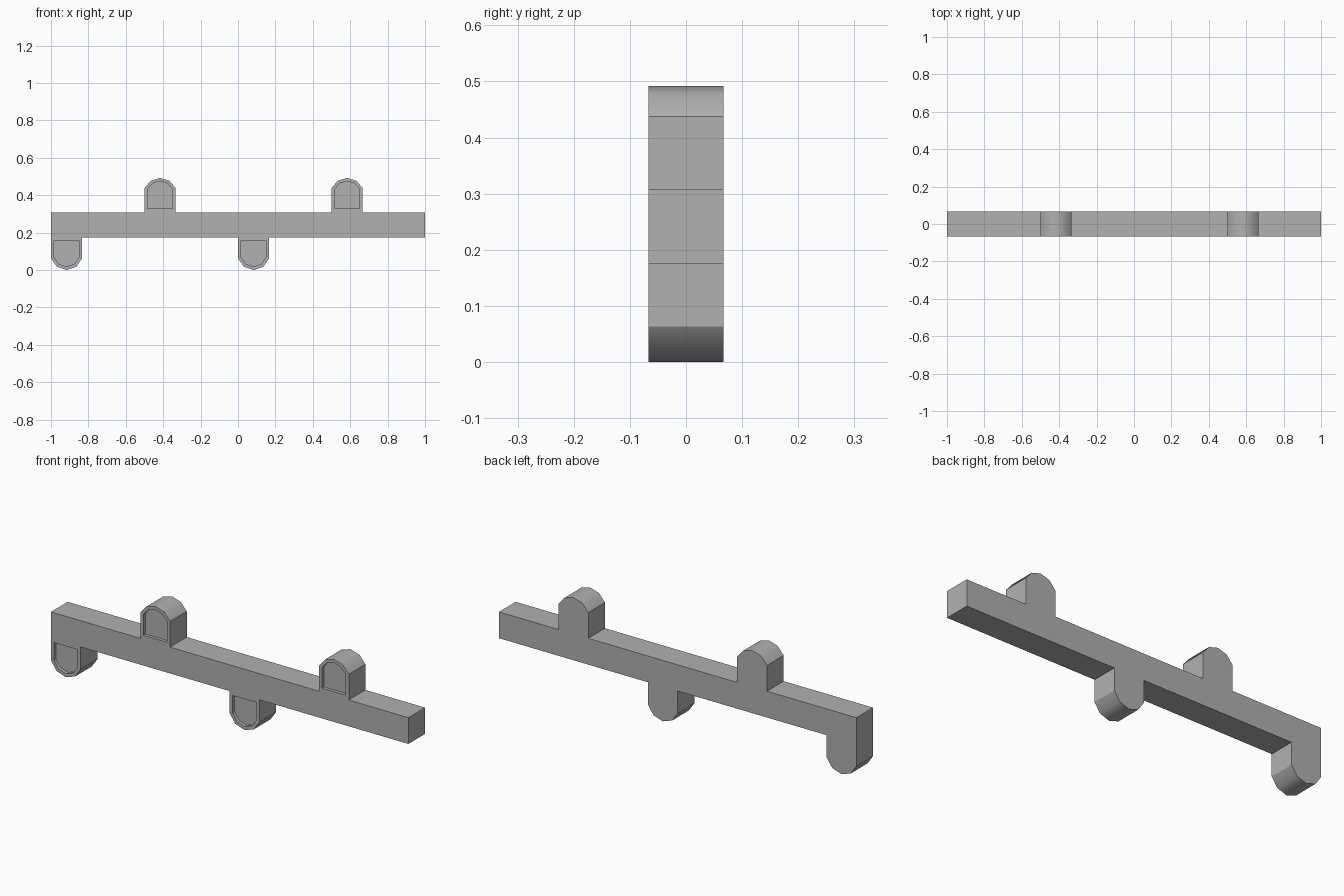
import bpy, bmesh
from math import sin, cos, asin

if "Cube" in bpy.data.objects:
    bpy.data.objects.remove(bpy.data.objects["Cube"])

DEPTH = 0.0667        # half thickness in y
BAR_LOW, BAR_HIGH = 0.175, 0.308
HALF_TAB = 0.0833
SEGMENTS = 4
LOWER_X = (-0.9167, 0.0833)
UPPER_X = (-0.4167, 0.5833)

grey = bpy.data.materials.new("dark_grey")
grey.diffuse_color = (0.44, 0.44, 0.44, 1)
grey.use_nodes = True
grey.node_tree.nodes["Principled BSDF"].inputs["Base Color"].default_value = grey.diffuse_color


def arch(cx, half, base, spring, tip):
    """Tab profile: base, circular-segment end, base. Last value flags arc points."""
    rise = abs(tip - spring)
    sign = 1 if tip > spring else -1
    radius = (half ** 2 + rise ** 2) / (2 * rise)
    span = asin(half / radius)
    pts = [(cx - half, base, False)]
    for i in range(SEGMENTS + 1):
        a = span * (2 * i / SEGMENTS - 1)
        pts.append((cx + radius * sin(a), tip - sign * radius * (1 - cos(a)), True))
    pts.append((cx + half, base, False))
    return pts


def extrude_profile(name, loops, y0, y1):
    """Extrude closed x-z profiles along y, smoothing only the arc sides."""
    bm = bmesh.new()
    for pts in loops:
        front = [bm.verts.new((p[0], y0, p[1])) for p in pts]
        back = [bm.verts.new((p[0], y1, p[1])) for p in pts]
        bm.faces.new(front)
        bm.faces.new(back[::-1])
        n = len(pts)
        for i in range(n):
            j = (i + 1) % n
            f = bm.faces.new((front[i], back[i], back[j], front[j]))
            f.smooth = pts[i][2] and pts[j][2]
    bmesh.ops.recalc_face_normals(bm, faces=bm.faces)
    mesh = bpy.data.meshes.new(name)
    bm.to_mesh(mesh)
    bm.free()
    mesh.materials.append(grey)
    obj = bpy.data.objects.new(name, mesh)
    bpy.context.collection.objects.link(obj)
    return obj


# Bar outline with tabs hanging below and standing above
lower = [p for x in LOWER_X for p in arch(x, HALF_TAB, BAR_LOW, 0.063, 0.0)]
upper = [p for x in UPPER_X for p in arch(x, HALF_TAB, BAR_HIGH, 0.438, 0.492)]
outline = (lower[1:] + [(1, BAR_LOW, False), (1, BAR_HIGH, False)]
           + upper[::-1] + [(-1, BAR_HIGH, False)])
bar = extrude_profile("tabbed_bar", [outline], -DEPTH, DEPTH)

# Shallow recesses in the front of every tab
recesses = [arch(x, 0.066, 0.157, 0.068, 0.018) for x in LOWER_X]
recesses += [arch(x, 0.066, 0.328, 0.433, 0.475) for x in UPPER_X]
cutter = extrude_profile("recess_cutter", recesses, -DEPTH - 0.05, -DEPTH + 0.016)
cutter.hide_render = True
cutter.hide_set(True)

cut = bar.modifiers.new("recesses", 'BOOLEAN')
cut.operation = 'DIFFERENCE'
cut.solver = 'EXACT'
cut.object = cutter
